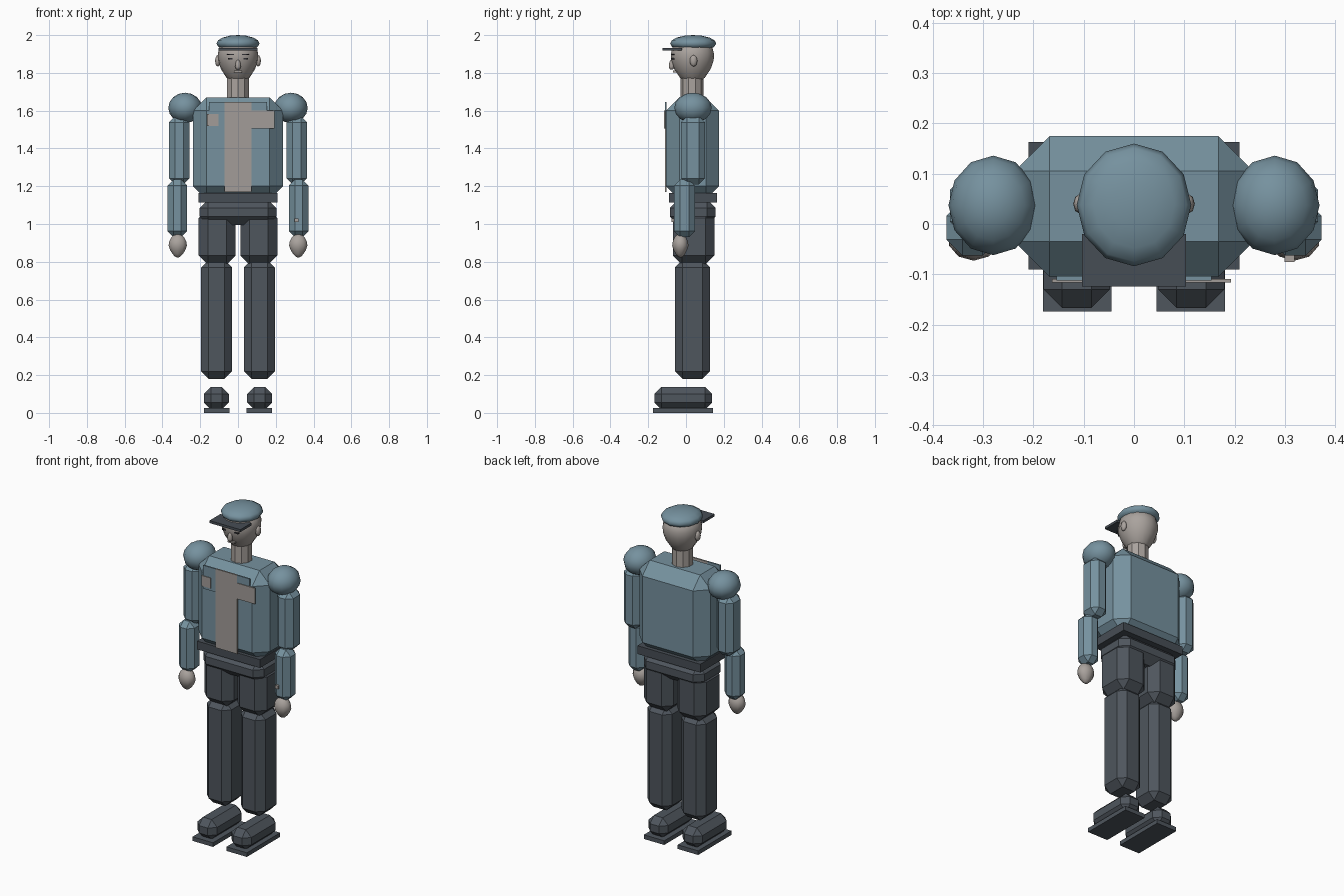
import bpy, bmesh, math
from mathutils import Vector

old = bpy.data.objects.get("Cube")
if old:
    bpy.data.objects.remove(old, do_unlink=True)


def material(name, rgb):
    m = bpy.data.materials.new(name)
    m.use_nodes = True
    m.diffuse_color = (*rgb, 1)
    m.node_tree.nodes["Principled BSDF"].inputs["Base Color"].default_value = (*rgb, 1)
    return m


BLUE = material("jacket blue", (0.18, 0.285, 0.345))
DARK = material("trouser slate", (0.077, 0.092, 0.11))
BELT = material("belt slate", (0.062, 0.075, 0.09))
SKIN = material("skin", (0.40, 0.365, 0.34))
SHIRT = material("shirt grey", (0.36, 0.335, 0.315))
BLACK = material("brow dark", (0.03, 0.03, 0.035))


def finish(name, bm, mat, smooth=False):
    bmesh.ops.recalc_face_normals(bm, faces=bm.faces)
    mesh = bpy.data.meshes.new(name)
    bm.to_mesh(mesh)
    bm.free()
    mesh.materials.append(mat)
    for p in mesh.polygons:
        p.use_smooth = smooth
    ob = bpy.data.objects.new(name, mesh)
    bpy.context.collection.objects.link(ob)


def box(name, x, y, z, mat, bevel=0.0):
    """Box from (min, max) ranges, with optional single chamfer."""
    bm = bmesh.new()
    bmesh.ops.create_cube(bm, size=1)
    for v in bm.verts:
        v.co = Vector([(a + b) / 2 + c * (b - a) for (a, b), c in zip((x, y, z), v.co)])
    if bevel:
        bmesh.ops.bevel(bm, geom=bm.edges[:], offset=bevel, segments=1,
                        affect='EDGES', profile=0.5)
    finish(name, bm, mat)


def ball(name, centre, radii, mat, taper=0.0, segs=12):
    """Smooth low-poly ellipsoid; taper narrows the lower half."""
    bm = bmesh.new()
    bmesh.ops.create_uvsphere(bm, u_segments=segs, v_segments=8, radius=1)
    for v in bm.verts:
        k = 1 + taper * min(v.co.z, 0)
        unit = (v.co.x * k, v.co.y * k, v.co.z)
        v.co = Vector([c + u * r for c, u, r in zip(centre, unit, radii)])
    finish(name, bm, mat, True)


def lathe(name, profile, centre, stretch, mat, segs=12, smooth=True):
    """Stack rings of (radius, height) around a vertical axis."""
    bm = bmesh.new()
    rings = []
    for r, z in profile:
        angles = [math.tau * i / segs for i in range(segs)]
        rings.append([bm.verts.new((centre[0] + r * math.sin(a),
                                    centre[1] + r * stretch * math.cos(a), z)) for a in angles])
    for lo, hi in zip(rings, rings[1:]):
        for i in range(segs):
            j = (i + 1) % segs
            bm.faces.new((lo[i], lo[j], hi[j], hi[i]))
    bm.faces.new(rings[0])
    bm.faces.new(rings[-1])
    finish(name, bm, mat, smooth)


def span(centre, half):
    return (centre - half, centre + half)


# Torso, belt and hips
box("jacket", span(0, 0.238), (-0.105, 0.175), (1.13, 1.67), BLUE, 0.07)
box("belt", span(0, 0.21), (-0.09, 0.163), (1.115, 1.165), BELT)
box("hips", span(0, 0.203), (-0.085, 0.157), (0.995, 1.13), DARK, 0.045)

# Shirt front, pockets and badges
box("shirt_front", span(0, 0.072), (-0.111, -0.102), (1.17, 1.645), SHIRT)
for side, s in (("left", 1), ("right", -1)):
    box(side + "_pocket", span(s * 0.113, 0.041), (-0.112, -0.103), (1.505, 1.645), BLUE)
box("left_badge", (0.072, 0.193), (-0.116, -0.109), (1.505, 1.60), SHIRT)
box("right_badge", (-0.163, -0.103), (-0.116, -0.109), (1.52, 1.583), SHIRT)

# Limbs
for side, s in (("left", 1), ("right", -1)):
    ball(side + "_shoulder", (s * 0.28, 0.037, 1.615), (0.089, 0.099, 0.08), BLUE)
    box(side + "_upper_arm", span(s * 0.311, 0.055), (-0.027, 0.1), (1.21, 1.57), BLUE, 0.032)
    box(side + "_forearm", span(s * 0.321, 0.052), (-0.063, 0.048), (0.93, 1.235), BLUE, 0.032)
    ball(side + "_hand", (s * 0.319, -0.03, 0.885), (0.051, 0.043, 0.063), SKIN, 0.3, 10)
    box(side + "_thigh", span(s * 0.11, 0.098), (-0.07, 0.15), (0.785, 1.08), DARK, 0.048)
    box(side + "_shin", span(s * 0.113, 0.082), (-0.058, 0.127), (0.18, 0.81), DARK, 0.04)
    box(side + "_shoe", span(s * 0.114, 0.066), (-0.167, 0.138), (0.018, 0.137), DARK, 0.037)
    box(side + "_sole", span(s * 0.113, 0.068), (-0.174, 0.143), (0, 0.025), DARK)
box("cuff_button", (0.299, 0.319), (-0.076, -0.06), (1.01, 1.03), SKIN)

# Neck and head
lathe("neck", [(0.06, 1.64), (0.06, 1.80)], (0, 0.032), 1, SKIN, 10, False)
lathe("head", [(0.042, 1.756), (0.062, 1.775), (0.09, 1.82), (0.105, 1.865),
               (0.107, 1.90), (0.097, 1.94), (0.05, 1.97)], (0, 0.034), 1.07, SKIN, 16)

# Face
for side, s in (("left", 1), ("right", -1)):
    ball(side + "_ear", (s * 0.107, 0.04, 1.864), (0.014, 0.02, 0.03), SKIN, 0, 8)
    box(side + "_eyebrow", span(s * 0.04, 0.019), (-0.077, -0.06), (1.894, 1.901), BLACK)
    box(side + "_eye", span(s * 0.04, 0.012), (-0.076, -0.06), (1.872, 1.88), BLACK)
ball("nose", (0, -0.076, 1.843), (0.014, 0.014, 0.026), SKIN, -0.4, 8)
box("mouth", span(0, 0.022), (-0.068, -0.05), (1.803, 1.813), SHIRT)

# Cap
ball("cap_crown", (0, 0.038, 1.956), (0.114, 0.122, 0.044), BLUE, 0, 12)
box("cap_brim", span(0, 0.103), (-0.124, -0.02), (1.918, 1.933), BELT)
